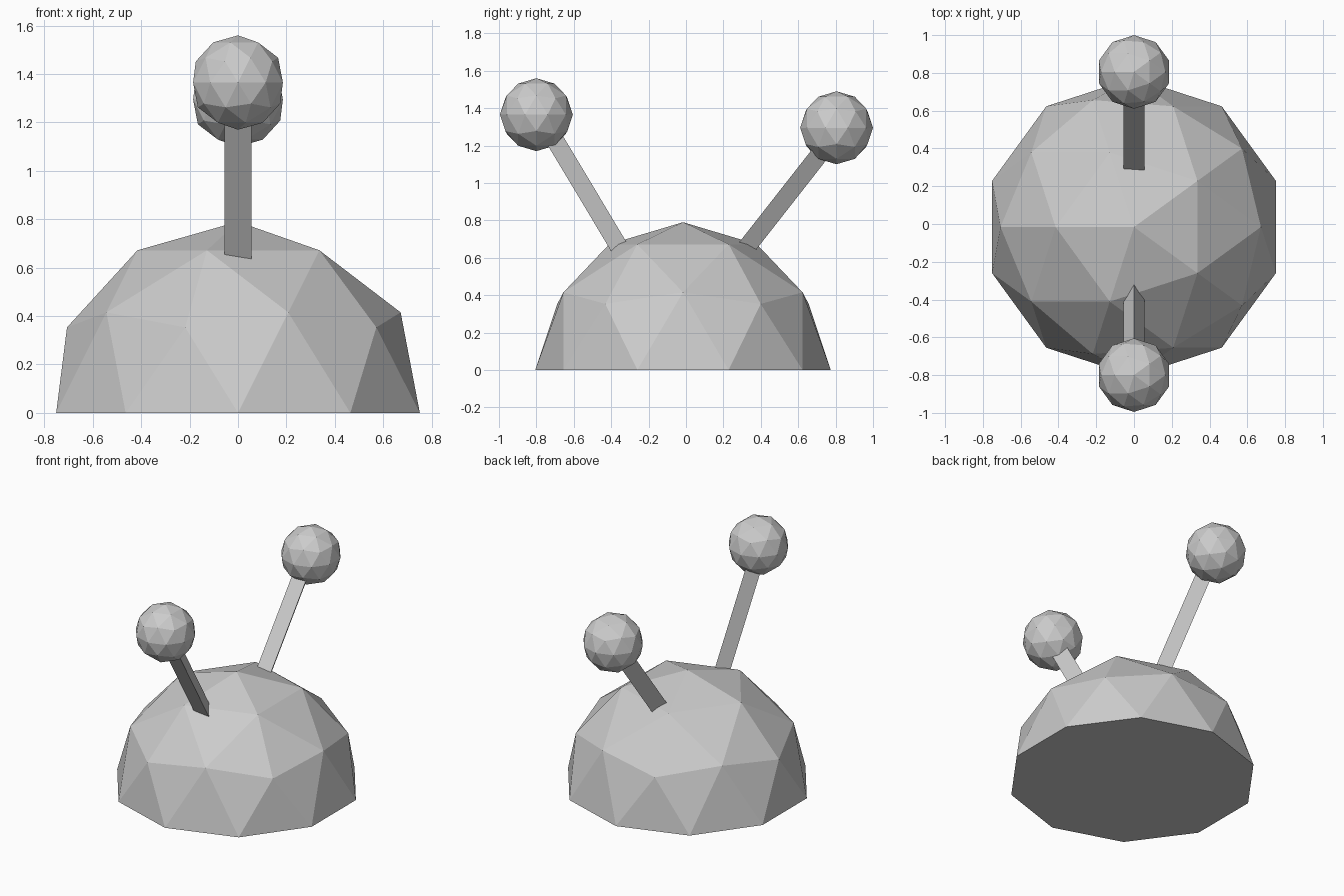
import bpy, bmesh, math
from mathutils import Vector

if "Cube" in bpy.data.objects:
    bpy.data.objects.remove(bpy.data.objects["Cube"])


def ball(name, radius, loc):
    # Low-poly 80-face sphere, one upper corner pointing to +x
    bpy.ops.mesh.primitive_ico_sphere_add(subdivisions=2, radius=radius,
                                          location=loc, rotation=(0, 0, math.pi))
    ob = bpy.context.object
    ob.name = name
    return ob


def stalk(name, base, top, radius=0.0635):
    # Three-sided rod leaning in the y-z plane, ridge towards +y
    base, top = Vector(base), Vector(top)
    d = top - base
    bpy.ops.mesh.primitive_cylinder_add(vertices=3, radius=radius, depth=d.length,
                                        location=(base + top) / 2,
                                        rotation=(math.atan2(-d.y, d.z), 0, 0))
    bpy.context.object.name = name


# Dome body: lower half cut away and the base closed
dome = ball("dome_body", 0.79, (0, -0.016, 0))
bm = bmesh.new()
bm.from_mesh(dome.data)
bmesh.ops.delete(bm, geom=[v for v in bm.verts if v.co.z < -0.01], context='VERTS')
bmesh.ops.holes_fill(bm, edges=[e for e in bm.edges if e.is_boundary], sides=0)
bmesh.ops.recalc_face_normals(bm, faces=bm.faces)
bm.to_mesh(dome.data)
bm.free()

# Two stalks, each with a ball on its tip
for side, base, tip in (("front", (0, -0.345, 0.605), (0, -0.80, 1.365)),
                        ("back", (0, 0.264, 0.605), (0, 0.805, 1.295))):
    ball(side + "_ball", 0.195, tip)
    stalk(side + "_stalk", base, tip)
